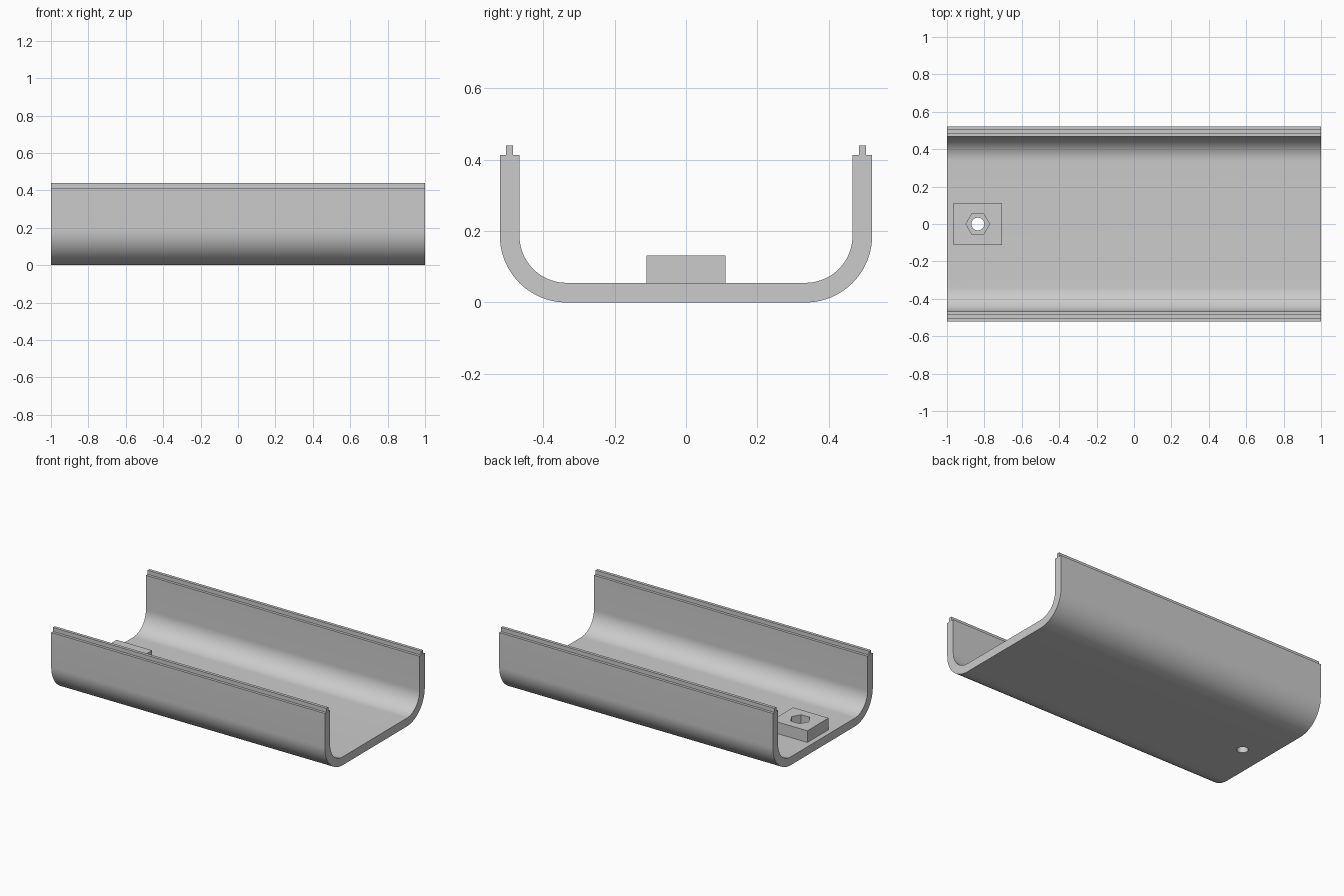
import bpy
import bmesh
from math import sin, cos, pi, radians
from mathutils import Matrix

if "Cube" in bpy.data.objects:
    bpy.data.objects.remove(bpy.data.objects["Cube"], do_unlink=True)

grey = bpy.data.materials.new("light grey plastic")
grey.use_nodes = True
grey.diffuse_color = (0.6, 0.6, 0.6, 1)
grey.node_tree.nodes["Principled BSDF"].inputs["Base Color"].default_value = (0.6, 0.6, 0.6, 1)

HALF_LENGTH, HALF_WIDTH = 1.0, 0.522
WALL, WALL_TOP, LIP_TOP = 0.055, 0.413, 0.44
RADIUS = 0.187
BOSS_X, BOSS_TOP = -0.835, 0.132


def make_object(name, bm):
    bmesh.ops.recalc_face_normals(bm, faces=bm.faces)
    mesh = bpy.data.meshes.new(name)
    bm.to_mesh(mesh)
    bm.free()
    obj = bpy.data.objects.new(name, mesh)
    bpy.context.collection.objects.link(obj)
    mesh.materials.append(grey)
    return obj


def prism(name, radius, sides, bottom, top):
    bm = bmesh.new()
    place = Matrix.Translation((BOSS_X, 0, (bottom + top) / 2))
    if sides == 6:  # corners point along x
        place = place @ Matrix.Rotation(radians(30), 4, "Z")
    bmesh.ops.create_cone(bm, cap_ends=True, segments=sides, radius1=radius,
                          radius2=radius, depth=top - bottom, matrix=place)
    obj = make_object(name, bm)
    obj.hide_render = True
    return obj


def cut(obj, cutter):
    mod = obj.modifiers.new("cut", "BOOLEAN")
    mod.operation = "DIFFERENCE"
    mod.solver = "EXACT"
    mod.object = cutter
    bpy.context.view_layer.objects.active = obj
    bpy.ops.object.modifier_apply(modifier=mod.name)


def arc(radius, steps=20):
    cy, cz = HALF_WIDTH - RADIUS, RADIUS
    return [(cy + radius * sin(a), cz - radius * cos(a))
            for a in (pi / 2 * i / steps for i in range(steps + 1))]


# Channel shell: half profile with a stepped lip, mirrored and extruded
inner = HALF_WIDTH - WALL
mid = HALF_WIDTH - WALL / 2
lip = 0.01
half = arc(RADIUS) + [
    (HALF_WIDTH, WALL_TOP), (mid + lip, WALL_TOP), (mid + lip, LIP_TOP),
    (mid - lip, LIP_TOP), (mid - lip, WALL_TOP), (inner, WALL_TOP),
] + arc(RADIUS - WALL)[::-1]
profile = half + [(-y, z) for y, z in reversed(half)]
bm = bmesh.new()
face = bm.faces.new([bm.verts.new((-HALF_LENGTH, y, z)) for y, z in profile])
ends = bmesh.ops.extrude_face_region(bm, geom=[face])["geom"]
bmesh.ops.translate(bm, vec=(2 * HALF_LENGTH, 0, 0),
                    verts=[v for v in ends if isinstance(v, bmesh.types.BMVert)])
shell = make_object("channel_shell", bm)

# Mounting block on the floor
bm = bmesh.new()
height = BOSS_TOP - WALL
bmesh.ops.create_cube(bm, size=1, matrix=Matrix.Translation((BOSS_X, 0, WALL + height / 2))
                      @ Matrix.Diagonal((0.26, 0.222, height, 1)))
block = make_object("mounting_block", bm)

# Hexagonal nut pocket and round screw hole
pocket = prism("nut_pocket_cutter", 0.063, 6, WALL - 0.02, BOSS_TOP + 0.05)
hole = prism("screw_hole_cutter", 0.034, 32, -0.05, BOSS_TOP + 0.05)
# Match the hexagon's corners to the x axis
corner = max(v.co.x for v in pocket.data.vertices) - BOSS_X
if corner < 0.06:
    pocket.data.transform(Matrix.Translation((BOSS_X, 0, 0))
                          @ Matrix.Rotation(radians(30), 4, "Z")
                          @ Matrix.Translation((-BOSS_X, 0, 0)))
bpy.context.view_layer.update()
cut(block, pocket)
cut(shell, hole)
for cutter in (pocket, hole):
    bpy.data.objects.remove(cutter, do_unlink=True)

# Smooth bends, crisp edges
for obj in (shell, block):
    bpy.ops.object.select_all(action="DESELECT")
    obj.select_set(True)
    bpy.context.view_layer.objects.active = obj
    bpy.ops.object.shade_smooth_by_angle(angle=radians(30))
